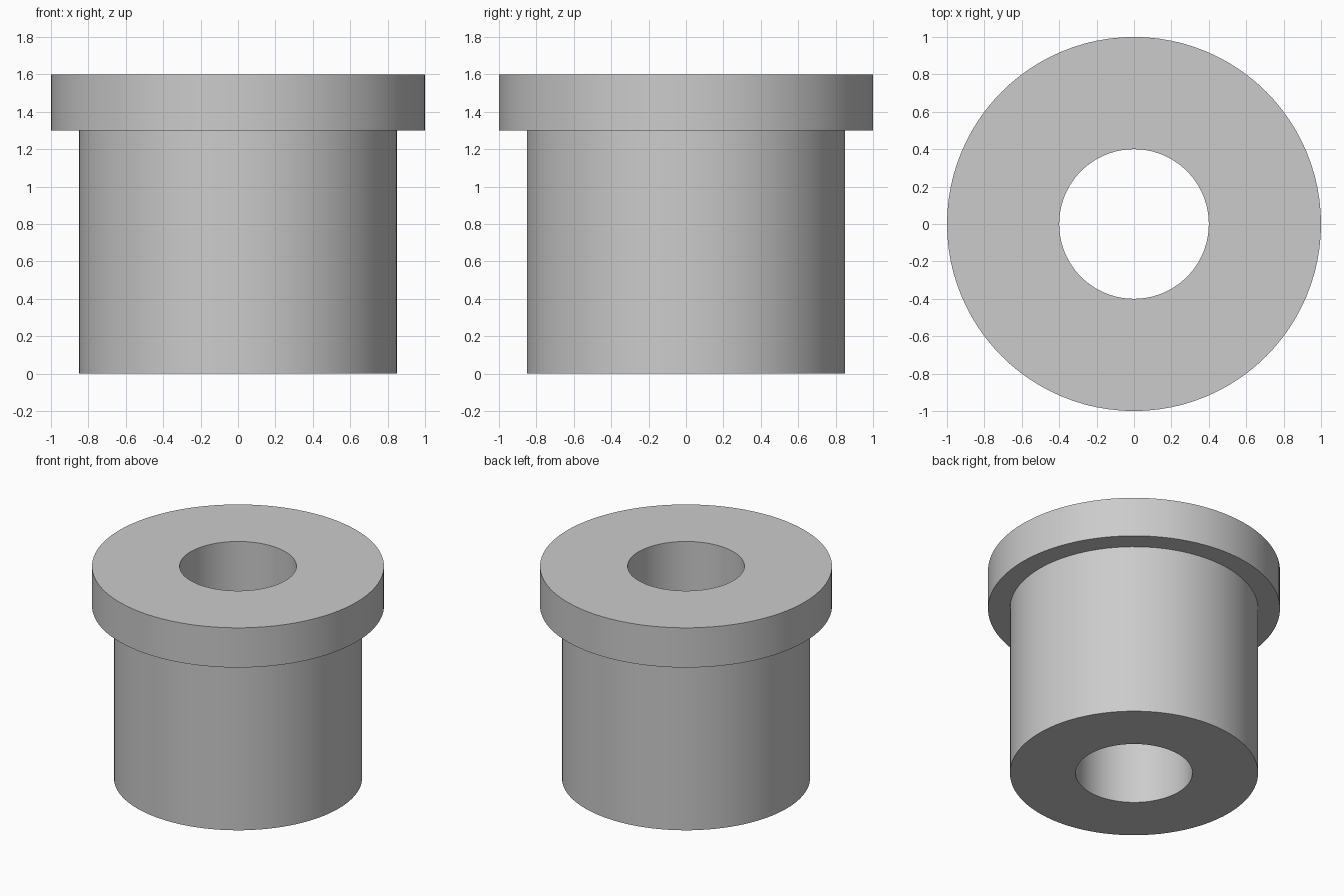
import bpy
import bmesh
import math

SEGMENTS = 96

cube = bpy.data.objects.get("Cube")
if cube:
    bpy.data.objects.remove(cube, do_unlink=True)

# Plain grey metal
grey = bpy.data.materials.new("plain_grey")
grey.use_nodes = True
colour = (0.6, 0.6, 0.6, 1.0)
grey.diffuse_color = colour
grey.node_tree.nodes["Principled BSDF"].inputs["Base Color"].default_value = colour


def turned_part(name, profile):
    """Revolve a closed (radius, height) profile about the z axis."""
    bm = bmesh.new()
    rings = []
    for radius, height in profile:
        ring = []
        for i in range(SEGMENTS):
            angle = math.tau * i / SEGMENTS
            ring.append(bm.verts.new((radius * math.cos(angle),
                                      radius * math.sin(angle), height)))
        rings.append(ring)
    for ring, above in zip(rings, rings[1:] + rings[:1]):
        for i in range(SEGMENTS):
            j = (i + 1) % SEGMENTS
            bm.faces.new((ring[i], ring[j], above[j], above[i]))
    bmesh.ops.recalc_face_normals(bm, faces=bm.faces)
    mesh = bpy.data.meshes.new(name)
    bm.to_mesh(mesh)
    bm.free()
    mesh.materials.append(grey)
    obj = bpy.data.objects.new(name, mesh)
    bpy.context.collection.objects.link(obj)
    return obj


# Flanged bushing: sleeve, collar and straight through bore
bore, sleeve, collar = 0.4, 0.85, 1.0
shoulder, top = 1.3, 1.6
bushing = turned_part("flanged_bushing", [
    (bore, 0), (sleeve, 0), (sleeve, shoulder),
    (collar, shoulder), (collar, top), (bore, top),
])

# Smooth walls with crisp rims
bpy.ops.object.select_all(action="DESELECT")
bushing.select_set(True)
bpy.context.view_layer.objects.active = bushing
bpy.ops.object.shade_smooth_by_angle(angle=math.radians(30))
